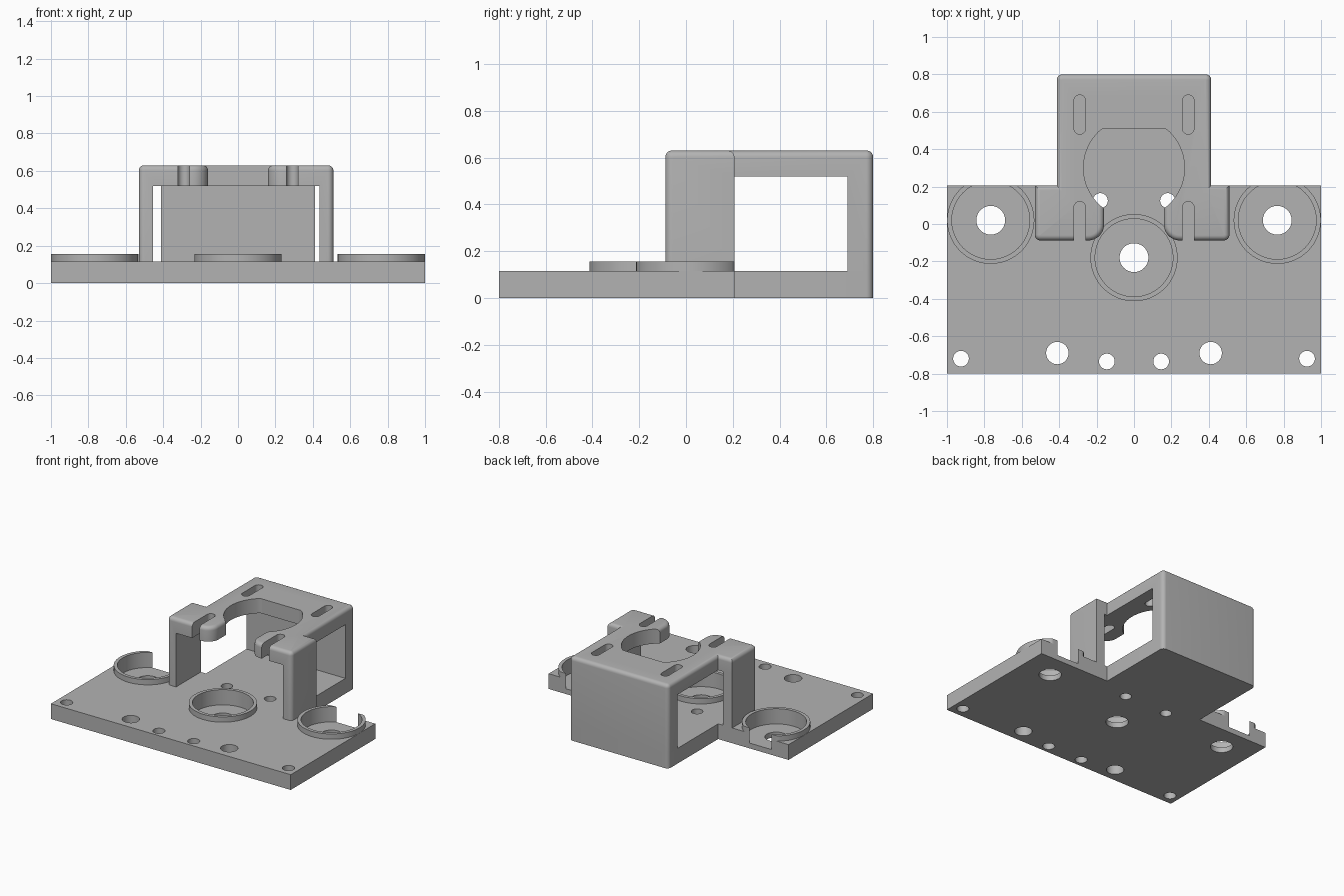
import bpy, bmesh, math
from mathutils import Vector

if "Cube" in bpy.data.objects:
    bpy.data.objects.remove(bpy.data.objects["Cube"])

grey = bpy.data.materials.new("plain grey")
grey.use_nodes = True
COLOUR = (0.45, 0.45, 0.45, 1)
grey.diffuse_color = COLOUR
grey.node_tree.nodes["Principled BSDF"].inputs["Base Color"].default_value = COLOUR

T, REAR, TOP = 0.115, 0.207, 0.63   # plate thickness, rear plate edge, bracket top


def prism(name, outline, z0, z1, top_round=0):
    """Extrude a closed outline, optionally rounding its top rim."""
    bm = bmesh.new()
    face = bm.faces.new([bm.verts.new((x, y, z0)) for x, y in outline])
    res = bmesh.ops.extrude_face_region(bm, geom=[face])
    moved = [g for g in res["geom"] if isinstance(g, bmesh.types.BMVert)]
    bmesh.ops.translate(bm, verts=moved, vec=(0, 0, z1 - z0))
    bmesh.ops.recalc_face_normals(bm, faces=bm.faces)
    if top_round:
        rim = [e for e in bm.edges if all(v.co.z > z1 - 0.001 for v in e.verts)]
        bmesh.ops.bevel(bm, geom=rim, offset=top_round, segments=5,
                        profile=0.5, affect='EDGES')
    mesh = bpy.data.meshes.new(name)
    bm.to_mesh(mesh)
    bm.free()
    mesh.materials.append(grey)
    ob = bpy.data.objects.new(name, mesh)
    bpy.context.collection.objects.link(ob)
    return ob


def circle(x, y, r, n=64):
    return [(x + r * math.cos(2 * math.pi * i / n),
             y + r * math.sin(2 * math.pi * i / n)) for i in range(n)]


def rect(x0, x1, y0, y1):
    return [(x0, y0), (x1, y0), (x1, y1), (x0, y1)]


def slot(x, y0, y1, r):
    """Vertical slot with round ends."""
    return [(px, py + (y1 - r if i <= 16 else y0 + r))
            for i, (px, py) in enumerate(circle(x, 0, r, 32))]


def rounded(corners):
    """Outline from (x, y, radius) corners, right angles only."""
    pts = []
    for i, (x, y, r) in enumerate(corners):
        p = Vector((x, y))
        a = (Vector(corners[i - 1][:2]) - p).normalized() * r
        b = (Vector(corners[(i + 1) % len(corners)][:2]) - p).normalized() * r
        if not r:
            pts.append((x, y))
            continue
        for k in range(9):
            t = math.pi / 2 * k / 8
            pts.append(tuple(p + a * (1 - math.sin(t)) + b * (1 - math.cos(t))))
    return pts


def cut(ob, outline, z0, z1):
    cutter = prism("cutter", outline, z0, z1)
    cutter.hide_render = True
    mod = ob.modifiers.new("cut", 'BOOLEAN')
    mod.operation, mod.solver, mod.object = 'DIFFERENCE', 'EXACT', cutter
    bpy.context.view_layer.objects.active = ob
    bpy.ops.object.modifier_apply(modifier=mod.name)
    bpy.data.objects.remove(cutter)


# Base plate with its rear tongue
base = prism("base_plate", rounded([
    (-1, -0.8, 0), (1, -0.8, 0), (1, REAR, 0), (0.413, REAR, 0),
    (0.413, 0.8, 0.03), (-0.413, 0.8, 0.03), (-0.413, REAR, 0), (-1, REAR, 0)]), 0, T)

# Recessed cups with raised rims, trimmed at the plate edges
CUPS = {"left_cup_rim": (0.766, 0.02), "right_cup_rim": (-0.766, 0.02),
        "centre_cup_rim": (0, -0.18)}
parts = [base]
for name, (x, y) in CUPS.items():
    outer = [(max(-1, min(1, px)), min(REAR, py)) for px, py in circle(x, y, 0.233, 96)]
    rim = prism(name, outer, T, 0.155)
    pocket = circle(x, y, 0.208, 96)
    cut(rim, pocket, 0, 1)
    cut(base, pocket, 0.04, 1)
    cut(base, circle(x, y, 0.077, 48), -1, 1)
    parts.append(rim)

# Screw holes, mirrored across the plate
for x, y, r in [(0.925, -0.72, 0.042), (0.41, -0.69, 0.06),
                (0.145, -0.735, 0.042), (0.18, 0.125, 0.04)]:
    for side in (-1, 1):
        cut(base, circle(side * x, y, r, 32), -1, 1)

# Bracket: rear wall, top and two front legs carved from one solid
FRONT = -0.088
bracket = prism("bracket", rounded([
    (-0.53, FRONT, 0.03), (-0.16, FRONT, 0.085), (-0.16, 0.2, 0), (0.16, 0.2, 0),
    (0.16, FRONT, 0.085), (0.51, FRONT, 0.03), (0.51, REAR, 0), (0.413, REAR, 0),
    (0.413, 0.8, 0.03), (-0.413, 0.8, 0.03), (-0.413, REAR, 0), (-0.53, REAR, 0)]),
    T, TOP, top_round=0.028)
cut(bracket, rect(-1, 1, REAR, 0.69), 0, 0.52)
cut(bracket, rect(-0.455, 0.435, -0.3, 0.3), 0, 0.52)

# Round opening with a flat rear side, and adjustment slots
cut(bracket, [(x, min(y, 0.51)) for x, y in circle(0, 0.3, 0.27, 96)], 0.3, 1)
for x in (-0.29, 0.29):
    cut(bracket, slot(x, 0.48, 0.69, 0.031), 0.3, 1)
    cut(bracket, slot(x, -0.3, 0.12, 0.031), 0.3, 1)
parts.append(bracket)

# Smooth curved walls, keep edges sharp
for ob in parts:
    bpy.ops.object.select_all(action='DESELECT')
    ob.select_set(True)
    bpy.context.view_layer.objects.active = ob
    bpy.ops.object.shade_smooth_by_angle(angle=math.radians(30))
